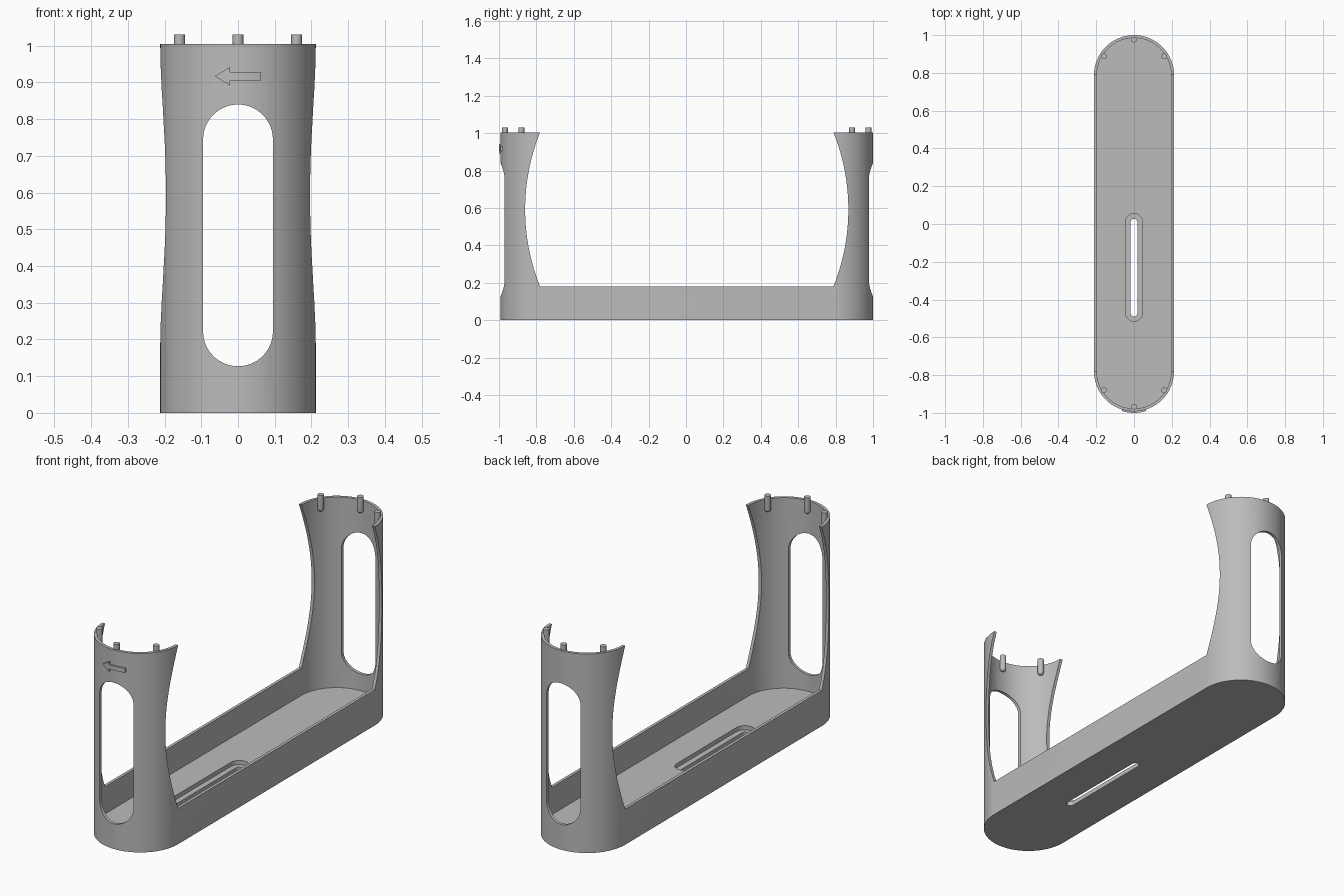
import bpy, bmesh, math
from mathutils import Vector

if "Cube" in bpy.data.objects:
    bpy.data.objects.remove(bpy.data.objects["Cube"])

GREY = bpy.data.materials.new("plain grey")
GREY.use_nodes = True
GREY.diffuse_color = (0.5, 0.5, 0.5, 1)
GREY.node_tree.nodes["Principled BSDF"].inputs["Base Color"].default_value = (0.5, 0.5, 0.5, 1)

SHIFT = 0.004      # the arrow stands proud at the front, so the body sits slightly back
RADIUS = 0.212     # outer end radius
HALF = 0.784       # half length of the straight sides
WALL = 0.015
FLOOR = 0.043
RIM = 0.18         # height of the low side walls
TOP = 1.005


def finish(name, bm):
    bmesh.ops.recalc_face_normals(bm, faces=bm.faces)
    mesh = bpy.data.meshes.new(name)
    bm.to_mesh(mesh)
    bm.free()
    mesh.materials.append(GREY)
    obj = bpy.data.objects.new(name, mesh)
    bpy.context.collection.objects.link(obj)
    return obj


def prism(name, points, place, low, high):
    """Extrude a 2D outline; place(a, b, depth) gives the 3D position."""
    bm = bmesh.new()
    face = bm.faces.new([bm.verts.new(place(a, b, low)) for a, b in points])
    new = bmesh.ops.extrude_face_region(bm, geom=[face])["geom"]
    move = Vector(place(0, 0, high)) - Vector(place(0, 0, low))
    bmesh.ops.translate(bm, vec=move, verts=[v for v in new if isinstance(v, bmesh.types.BMVert)])
    return finish(name, bm)


def stadium(radius, low, high, steps=32):
    """Long outline with round ends, centred on a = 0, arc centres at b = low and high."""
    pts = []
    for centre, start in ((high, 0), (low, math.pi)):
        for i in range(steps + 1):
            t = start + math.pi * i / steps
            pts.append((radius * math.cos(t), centre + radius * math.sin(t)))
    return pts


def flat(a, b, d):
    return (a, b + SHIFT, d)


def facing_front(a, b, d):
    return (a, d, b)


def facing_side(a, b, d):
    return (d, a + SHIFT, b)


def apply(obj, modifier):
    bpy.ops.object.select_all(action='DESELECT')
    bpy.context.view_layer.objects.active = obj
    obj.select_set(True)
    bpy.ops.object.modifier_apply(modifier=modifier.name)


def cut(obj, cutter, operation='DIFFERENCE'):
    cutter.hide_render = True
    mod = obj.modifiers.new("cut", 'BOOLEAN')
    mod.operation = operation
    mod.solver = 'EXACT'
    mod.object = cutter
    apply(obj, mod)
    bpy.data.objects.remove(cutter)


def smooth(obj):
    bpy.ops.object.select_all(action='DESELECT')
    bpy.context.view_layer.objects.active = obj
    obj.select_set(True)
    bpy.ops.object.shade_smooth_by_angle(angle=math.radians(30))


# Tray with tall curved end walls
body = prism("tray_body", stadium(RADIUS, -HALF, HALF), flat, 0, TOP)
cut(body, prism("hollow", stadium(RADIUS - WALL, -HALF, HALF), flat, FLOOR, 1.2))

# Side opening, bowed into both end walls
bow, mid, chord = 0.08, (RIM + TOP) / 2, (TOP - RIM) / 2
arc_r = (chord ** 2 + bow ** 2) / (2 * bow)
edge = []
for i in range(33):
    z = RIM + 2 * chord * i / 32
    edge.append((HALF + bow - arc_r + math.sqrt(arc_r ** 2 - (z - mid) ** 2), z))
edge.append((HALF, 1.2))
opening = edge + [(-y, z) for y, z in reversed(edge)]
cut(body, prism("side_opening", opening, facing_side, -0.4, 0.4))

# Tall round-ended window through both end walls
cut(body, prism("window", stadium(0.095, 0.222, 0.745), facing_front, -1.2, 1.2))

# Stepped slot in the floor
cut(body, prism("slot_recess", stadium(0.046, -0.473, 0.005), flat, 0.022, 0.1))
cut(body, prism("slot", stadium(0.018, -0.476, 0.005), flat, -0.1, 0.1))
smooth(body)

# Locating pegs with rounded lower ends, three on each end wall
profile = [(0, 1.03), (0.015, 1.03), (0.015, 0.96)]
profile += [(0.015 * math.cos(t), 0.96 - 0.015 * math.sin(t))
            for t in (math.pi * i / 12 for i in range(1, 6))] + [(0, 0.945)]
for end, label in ((-1, "front"), (1, "back")):
    for side, where in ((-1, "right"), (0, "middle"), (1, "left")):
        turn = side * math.radians(58)
        bm = bmesh.new()
        verts = [bm.verts.new((r, 0, z)) for r, z in profile]
        edges = [bm.edges.new(pair) for pair in zip(verts, verts[1:])]
        bmesh.ops.spin(bm, geom=verts + edges, cent=(0, 0, 0), axis=(0, 0, 1),
                       angle=math.tau, steps=20)
        bmesh.ops.remove_doubles(bm, verts=bm.verts, dist=0.0001)
        reach = 0.188
        bmesh.ops.translate(bm, verts=bm.verts, vec=(
            reach * math.sin(turn), end * (HALF + reach * math.cos(turn)) + SHIFT, 0))
        smooth(finish(f"{label}_{where}_peg", bm))

# Raised direction arrow, following the curve of the front wall
upper = [(-0.022, 0.025), (-0.022, 0.011), (0.063, 0.011)]
outline = [(-0.063, 0)] + upper + [(x, -z) for x, z in reversed(upper)]
arrow = prism("direction_arrow", [(x, 0.917 + z) for x, z in outline],
              facing_front, -1.1, -0.9)
band = prism("arrow_band", stadium(RADIUS + 0.008, -HALF, HALF), flat, 0.85, 0.98)
cut(band, prism("band_core", stadium(RADIUS - 0.005, -HALF, HALF), flat, 0.8, 1.1))
cut(arrow, band, 'INTERSECT')
smooth(arrow)
